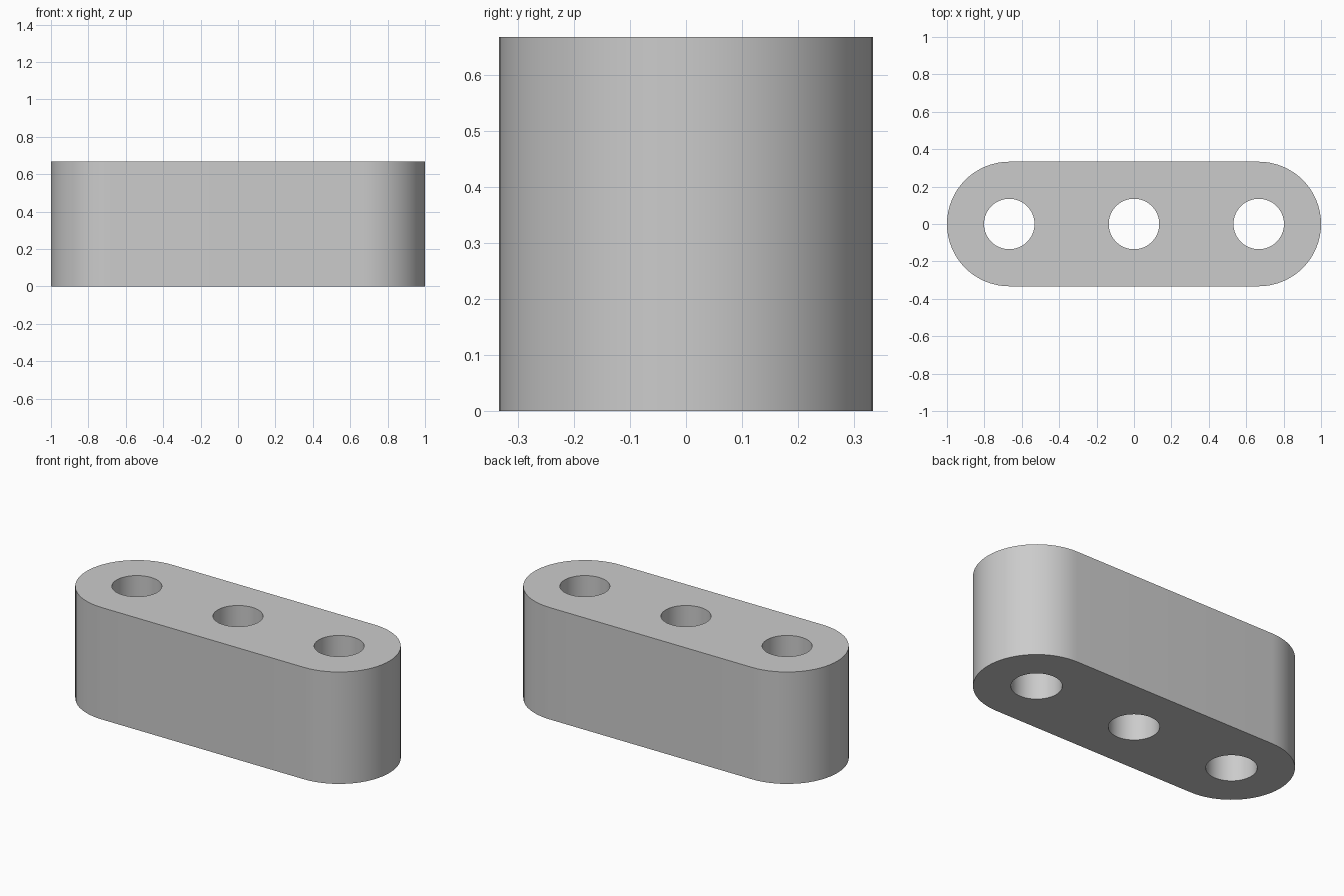
import bpy
import bmesh
from math import cos, sin, pi, radians

HEIGHT = 0.667
END_R = 0.333
HOLE_R = 0.135
SPACING = 0.667
SEGS = 64

cube = bpy.data.objects.get("Cube")
if cube:
    bpy.data.objects.remove(cube, do_unlink=True)

grey = bpy.data.materials.new("light grey")
grey.use_nodes = True
colour = (0.6, 0.6, 0.6, 1)
grey.diffuse_color = colour
grey.node_tree.nodes["Principled BSDF"].inputs["Base Color"].default_value = colour


def arc(cx, radius, start, sweep, count):
    """Points along an arc centred on the x axis."""
    return [(cx + radius * cos(start + sweep * i / count),
             radius * sin(start + sweep * i / count), 0) for i in range(count + 1)]


def add_loop(bm, points):
    verts = [bm.verts.new(p) for p in points]
    return [bm.edges.new((v, verts[i - 1])) for i, v in enumerate(verts)]


bm = bmesh.new()

# Rounded outline of the block
edges = add_loop(bm, arc(SPACING, END_R, -pi / 2, pi, SEGS // 2)
                 + arc(-SPACING, END_R, pi / 2, pi, SEGS // 2))

# Three vertical through holes
for cx in (-SPACING, 0, SPACING):
    edges += add_loop(bm, arc(cx, HOLE_R, 0, 2 * pi, SEGS)[:-1])

# Fill the pierced profile and raise it to full height
bmesh.ops.triangle_fill(bm, edges=edges, use_beauty=True)
raised = bmesh.ops.extrude_face_region(bm, geom=bm.faces[:], use_keep_orig=True)
top = [g for g in raised["geom"] if isinstance(g, bmesh.types.BMVert)]
bmesh.ops.translate(bm, verts=top, vec=(0, 0, HEIGHT))
bmesh.ops.recalc_face_normals(bm, faces=bm.faces[:])

mesh = bpy.data.meshes.new("pierced_block")
bm.to_mesh(mesh)
bm.free()
mesh.materials.append(grey)
block = bpy.data.objects.new("pierced_block", mesh)
bpy.context.collection.objects.link(block)

# Smooth round walls with crisp rims
bpy.ops.object.select_all(action='DESELECT')
block.select_set(True)
bpy.context.view_layer.objects.active = block
bpy.ops.object.shade_smooth_by_angle(angle=radians(30))
